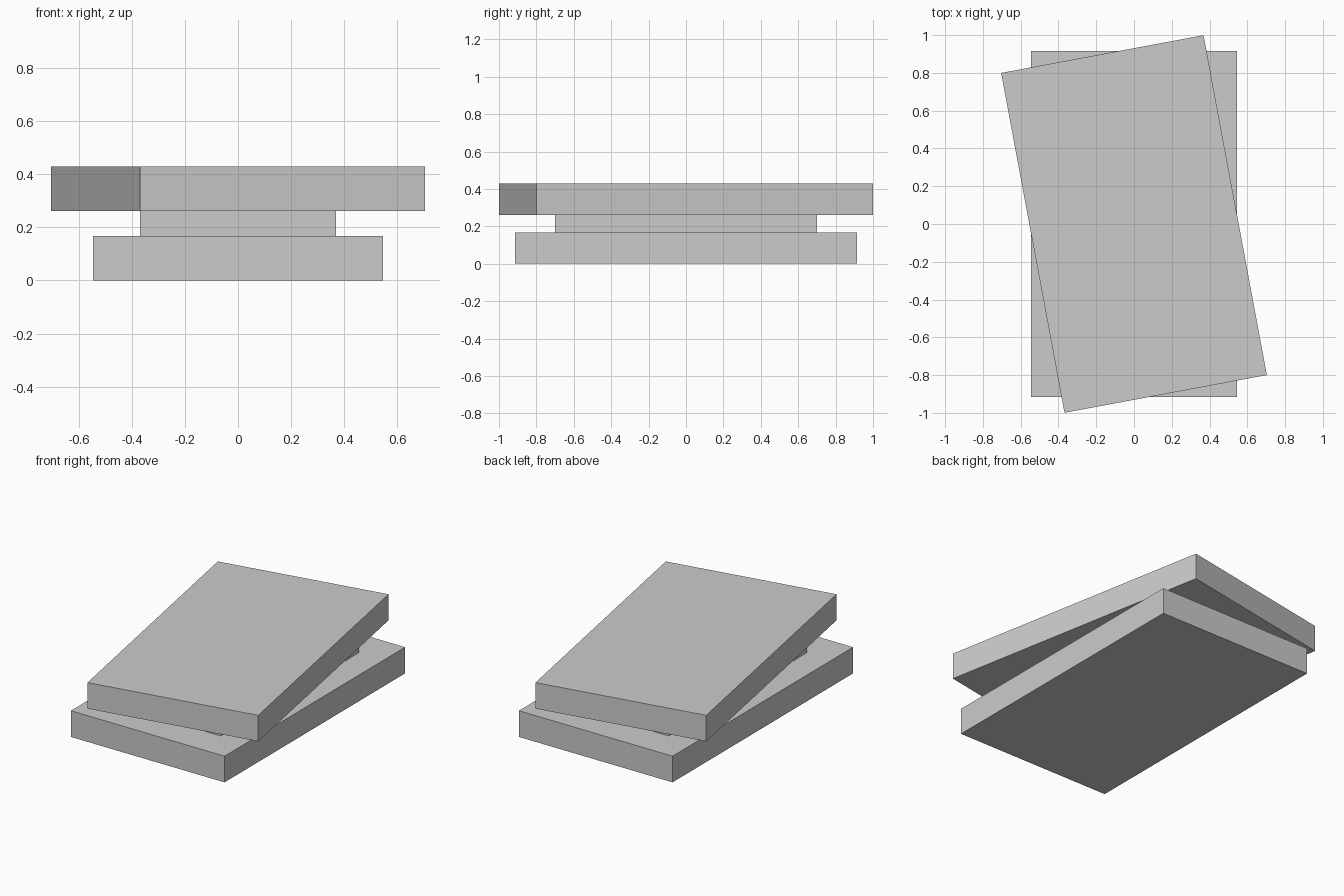
import bpy
import math

cube = bpy.data.objects.get("Cube")
if cube:
    bpy.data.objects.remove(cube, do_unlink=True)

# Single flat colour
grey = bpy.data.materials.new("light_grey")
grey.use_nodes = True
colour = (0.6, 0.6, 0.6, 1.0)
grey.diffuse_color = colour
grey.node_tree.nodes["Principled BSDF"].inputs["Base Color"].default_value = colour


def slab(name, width, depth, bottom, top, turn=0.0):
    """Box centred on the z axis, turned about it by some degrees."""
    bpy.ops.mesh.primitive_cube_add(size=1, location=(0, 0, (bottom + top) / 2))
    obj = bpy.context.object
    obj.name = name
    obj.scale = (width, depth, top - bottom)
    bpy.ops.object.transform_apply(location=False, rotation=False, scale=True)
    obj.rotation_euler.z = math.radians(turn)
    obj.data.materials.append(grey)
    return obj


WIDTH, DEPTH = 1.09, 1.83

# Base plate, smaller spacer block, and the matching plate turned on top
slab("base_plate", WIDTH, DEPTH, 0, 0.168)
slab("spacer_block", 0.736, 1.4, 0.168, 0.261)
slab("turned_top_plate", WIDTH, DEPTH, 0.261, 0.428, turn=10.55)
